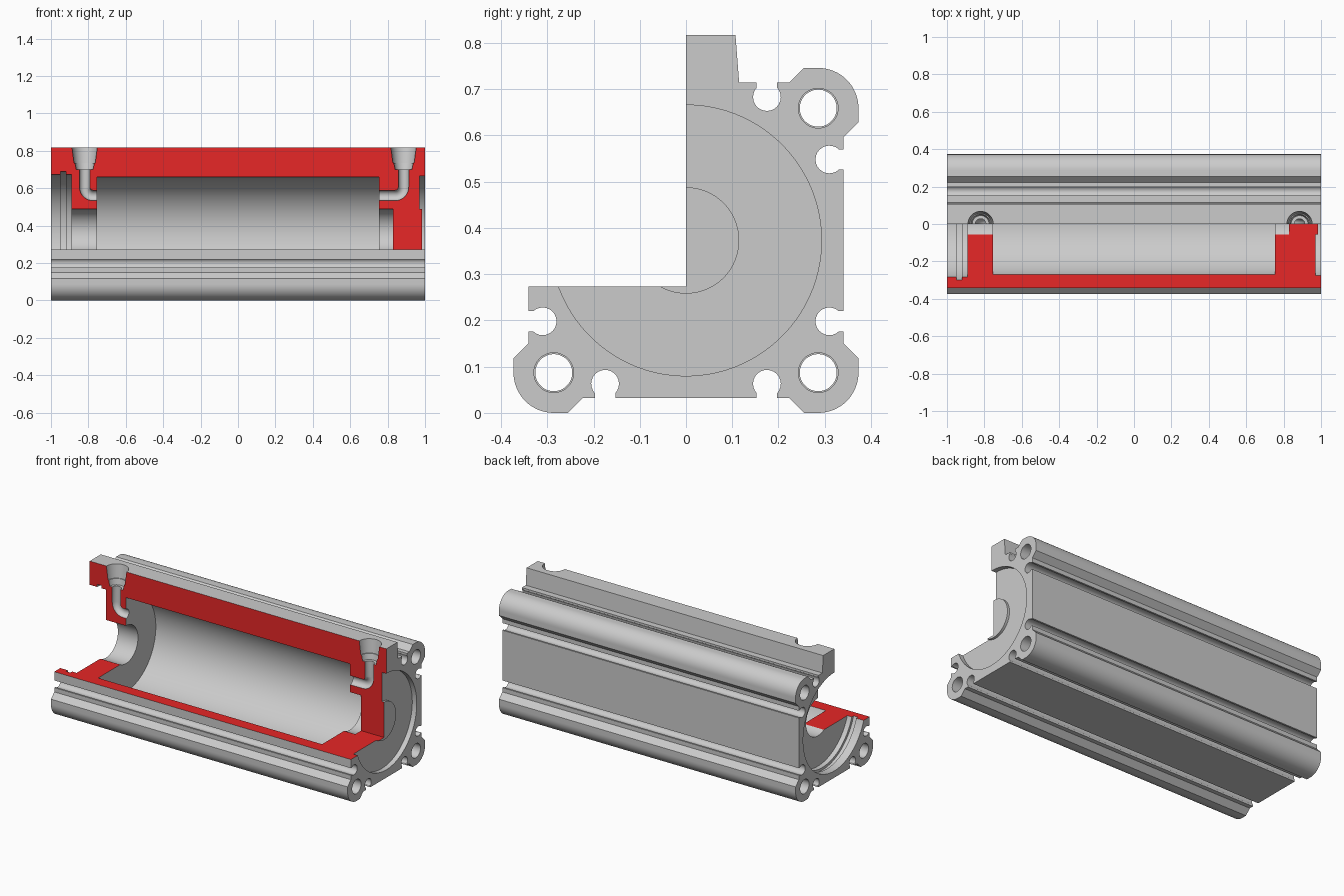
import bpy, bmesh
from math import sin, cos, pi, asin
from mathutils import Vector

if "Cube" in bpy.data.objects:
    bpy.data.objects.remove(bpy.data.objects["Cube"])

CZ = 0.373      # height of the cylinder axis
CUT_Z = 0.273   # level of the horizontal section face
FLAT, SLOT, BOLT, BOSS = 0.341, 0.175, 0.286, 0.087


def finish(name, bm):
    bmesh.ops.recalc_face_normals(bm, faces=bm.faces)
    me = bpy.data.meshes.new(name)
    bm.to_mesh(me)
    bm.free()
    ob = bpy.data.objects.new(name, me)
    bpy.context.collection.objects.link(ob)
    return ob


def tube(name, rings, n):
    """Closed solid from circular rings (centre, tangent, radius)."""
    bm = bmesh.new()
    Y = Vector((0, 1, 0))
    loops = []
    for c, t, r in rings:
        w = Vector(t).cross(Y)
        loops.append([bm.verts.new(Vector(c) + r * (cos(a) * Y + sin(a) * w))
                      for a in [(i + 0.5) * 2 * pi / n for i in range(n)]])
    for A, B in zip(loops, loops[1:]):
        for i in range(n):
            j = (i + 1) % n
            bm.faces.new((A[i], A[j], B[j], B[i]))
    bm.faces.new(loops[0])
    bm.faces.new(loops[-1])
    return finish(name, bm)


def lathe_x(name, prof, n, y=0, z=CZ):
    return tube(name, [((x, y, z), (1, 0, 0), r) for x, r in prof], n)


# Extruded outline pieces, in a side frame of (outward, along)
def slot(t0):
    a, k = asin(0.022 / 0.03), 18
    arc = [-a - i * (2 * pi - 2 * a) / k for i in range(k + 1)]
    return ([(FLAT, t0 - 0.022)]
            + [(0.31 + 0.03 * cos(b), t0 + 0.03 * sin(b)) for b in arc]
            + [(FLAT, t0 + 0.022)])


def corner():
    e = BOLT + BOSS
    arc = [(BOLT + BOSS * cos(b), BOLT + BOSS * sin(b))
           for b in [i * pi / 32 for i in range(17)]]
    return [(FLAT, 0.223), (e, 0.255)] + arc + [(0.255, e), (0.223, FLAT)]


def turn(pts, k):
    for _ in range(k):
        pts = [(-t, n) for n, t in pts]
    return [(y, z + CZ) for y, z in pts]


# Sectioned extrusion body
side = slot(-SLOT) + slot(SLOT) + corner()
outline = [(0, CUT_Z), (-FLAT, CUT_Z)]
outline += turn(slot(SLOT) + corner(), 2) + turn(side, 3) + turn(side, 0)
outline += turn(slot(-SLOT), 1)
outline += [(0.115, CZ + FLAT), (0.107, 0.817), (0, 0.817)]
bm = bmesh.new()
f = bm.faces.new([bm.verts.new((-1, y, z)) for y, z in outline])
ext = bmesh.ops.extrude_face_region(bm, geom=[f])
bmesh.ops.translate(bm, vec=(2, 0, 0),
                    verts=[v for v in ext['geom'] if isinstance(v, bmesh.types.BMVert)])
body = finish("cylinder_body", bm)

# Bore with retaining groove and rod hole, and the closed end recess
cutters = [
    lathe_x("bore_cutter", [
        (-1.1, .30), (-.95, .30), (-.95, .316), (-.92, .316), (-.92, .30),
        (-.89, .30), (-.89, .115), (-.755, .115), (-.755, .287),
        (.755, .287), (.755, .115), (.83, .115)], 96),
    lathe_x("end_recess_cutter", [
        (.985, .115), (.97, .115), (.97, .293), (1.1, .293)], 96),
]

# Bolt holes
for y, z in ((BOLT, BOLT), (BOLT, -BOLT), (-BOLT, -BOLT)):
    cutters.append(lathe_x("bolt_hole_cutter", [
        (-1.1, .043), (-.85, .043), (-.85, .040),
        (.85, .040), (.85, .043), (1.1, .043)], 40, y, CZ + z))

# Air ports with elbow passages into the bore
for x0, s in ((-.82, 1), (.885, -1)):
    R, zp = 0.045, 0.561
    rings = [((x0, 0, z), (0, 0, -1), r) for z, r in
             ((.85, .072), (.735, .057), (.735, .052), (.70, .045), (.70, .028))]
    for i in range(9):
        a = i * pi / 16
        rings.append(((x0 + s * R * (1 - cos(a)), 0, zp + R * (1 - sin(a))),
                      (s * sin(a), 0, -cos(a)), .028))
    rings.append(((-s * .74, 0, zp), (s, 0, 0), .028))
    cutters.append(tube("port_cutter", rings, 48))

bpy.context.view_layer.objects.active = body
body.select_set(True)
for c in cutters:
    c.hide_render = True
    m = body.modifiers.new("cut", 'BOOLEAN')
    m.operation, m.solver, m.object = 'DIFFERENCE', 'EXACT', c
    bpy.ops.object.modifier_apply(modifier=m.name)
    bpy.data.objects.remove(c)

# Red section faces
for name, col in (("grey", (.8, .8, .8, 1)), ("section_red", (.8, .02, .02, 1))):
    mat = bpy.data.materials.new(name)
    mat.diffuse_color = col
    mat.use_nodes = True
    mat.node_tree.nodes["Principled BSDF"].inputs["Base Color"].default_value = mat.diffuse_color
    body.data.materials.append(mat)
for p in body.data.polygons:
    on_y = abs(p.center.y) < 1e-4 and p.normal.y < -.99
    on_z = abs(p.center.z - CUT_Z) < 1e-4 and p.normal.z > .99
    p.material_index = 1 if on_y or on_z else 0

bpy.ops.object.shade_smooth_by_angle(angle=0.5)
